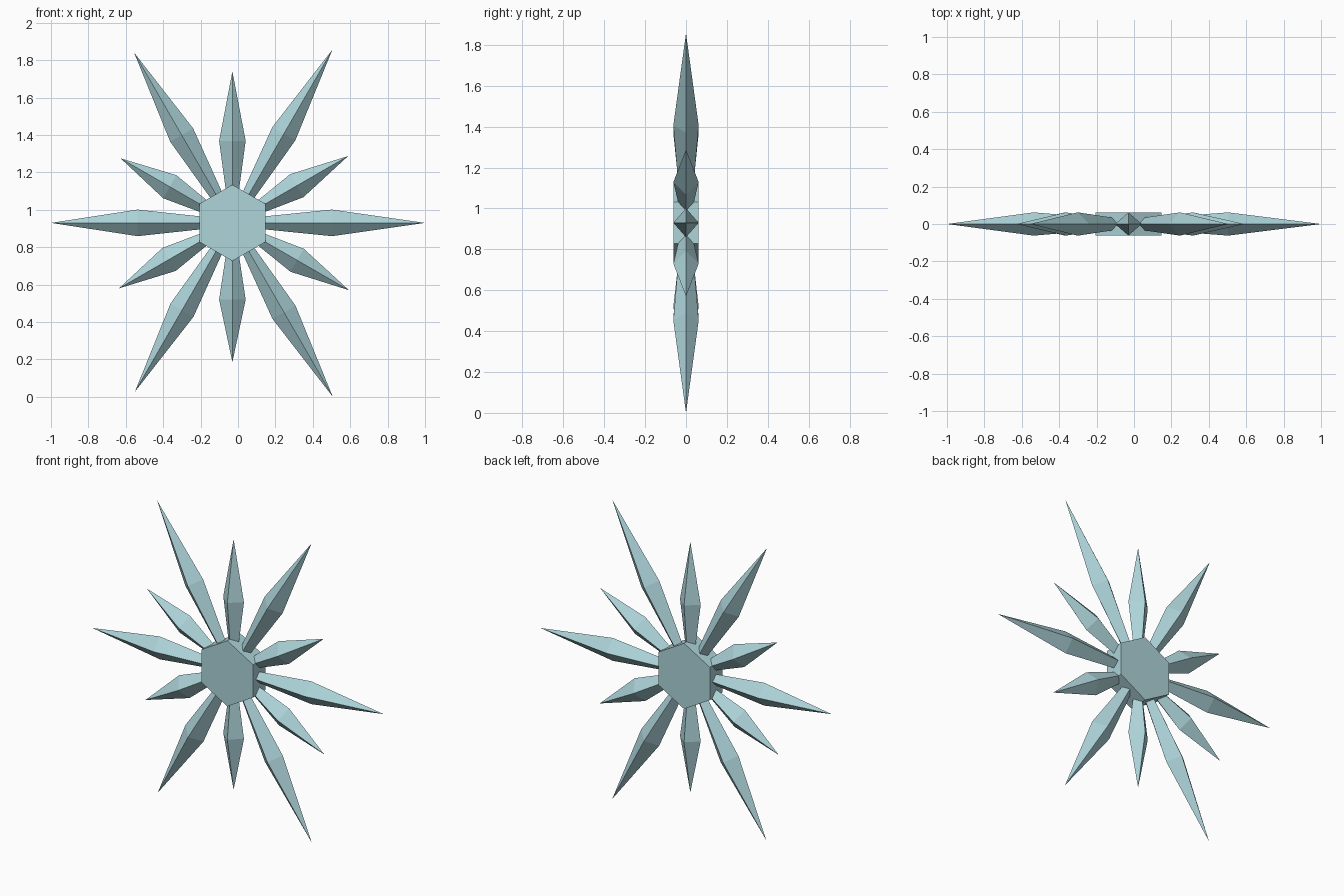
import bpy
import bmesh
from math import cos, sin, radians, pi
from mathutils import Vector, Matrix

cube = bpy.data.objects.get("Cube")
if cube:
    bpy.data.objects.remove(cube, do_unlink=True)

# Pale ice blue material
ICE = (0.42, 0.66, 0.70, 1.0)
ice = bpy.data.materials.new("ice_blue")
ice.use_nodes = True
ice.diffuse_color = ICE
ice.node_tree.nodes["Principled BSDF"].inputs["Base Color"].default_value = ICE

CENTRE = Vector((-0.03, 0, 0.93))
HUB_RADIUS = 0.204
HALF_DEPTH = 0.062


def finish(name, bm):
    """Turn a bmesh into a flat-shaded object placed at the hub centre."""
    bmesh.ops.recalc_face_normals(bm, faces=bm.faces)
    mesh = bpy.data.meshes.new(name)
    bm.to_mesh(mesh)
    bm.free()
    mesh.materials.append(ice)
    obj = bpy.data.objects.new(name, mesh)
    obj.location = CENTRE
    bpy.context.collection.objects.link(obj)
    return obj


def spike(name, angle, length):
    """Four-sided crystal: narrow base, wide shoulder, sharp tip."""
    shoulder = 0.09 + 0.43 * length
    bm = bmesh.new()
    rings = []
    for reach, half_width, half_depth in ((0.165, 0.034, 0.034),
                                          (shoulder, 0.071, HALF_DEPTH)):
        rings.append([bm.verts.new((reach, half_depth * sin(k * pi / 2),
                                    half_width * cos(k * pi / 2)))
                      for k in range(4)])
    tip = bm.verts.new((length, 0, 0))
    base, wide = rings
    bm.faces.new(base)
    for k in range(4):
        n = (k + 1) % 4
        bm.faces.new((base[k], base[n], wide[n], wide[k]))
        bm.faces.new((wide[k], wide[n], tip))
    bm.transform(Matrix.Rotation(radians(-angle), 4, 'Y'))
    return finish(name, bm)


# Hexagonal hub with a corner at the top
bm = bmesh.new()
bmesh.ops.create_cone(bm, cap_ends=True, segments=6, radius1=HUB_RADIUS,
                      radius2=HUB_RADIUS, depth=2 * HALF_DEPTH)
bm.transform(Matrix.Rotation(pi / 2, 4, 'X'))
finish("hub", bm)

# Twelve spikes, counter-clockwise from the model's left
LENGTHS = (1.03, 0.715, 1.07, 0.81, 1.052, 0.69,
           0.97, 0.70, 1.043, 0.745, 1.074, 0.72)
for i, length in enumerate(LENGTHS):
    spike(f"spike_{i + 1:02d}", 30 * i, length)
